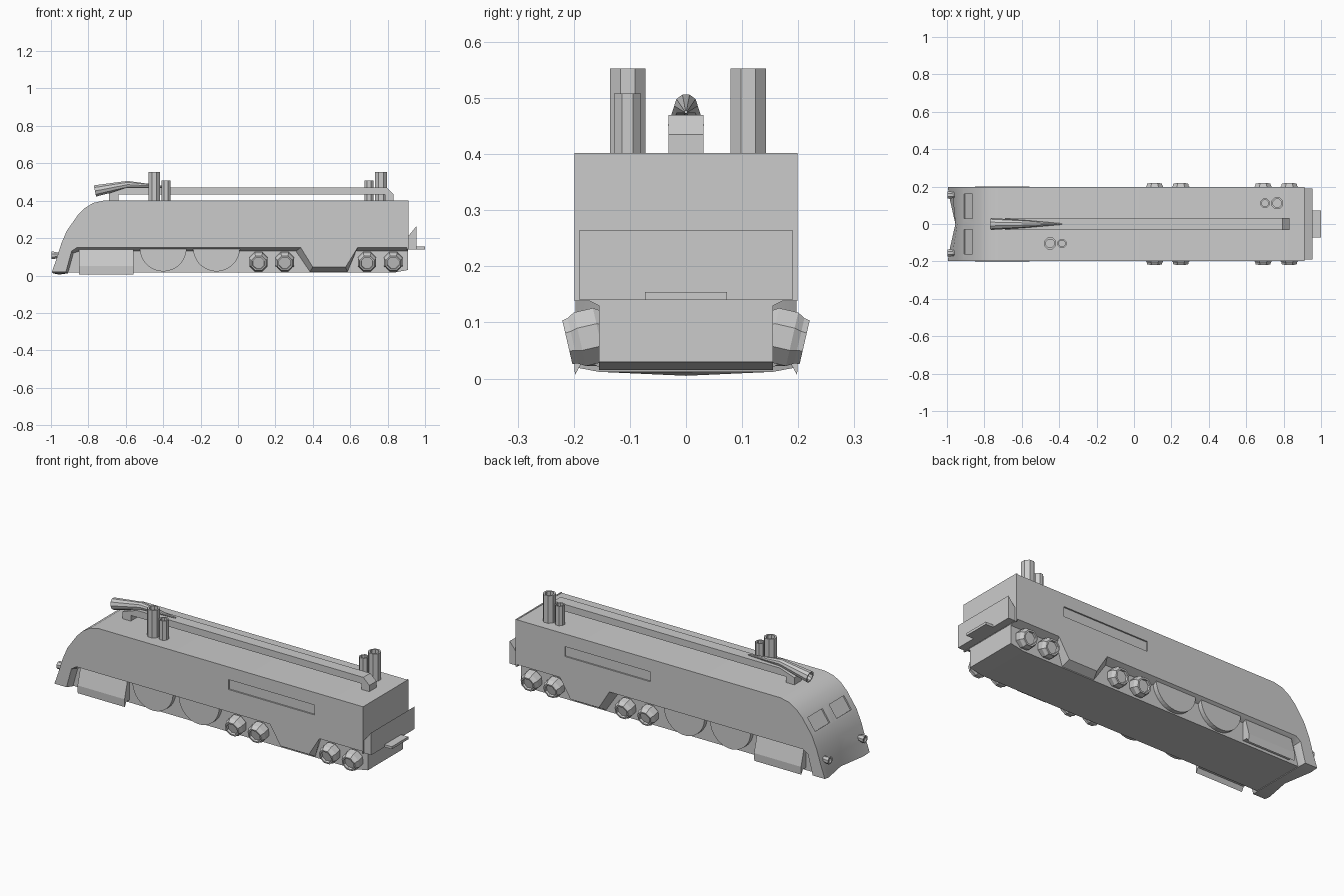
import bpy, bmesh, math
from mathutils import Matrix, Vector

if "Cube" in bpy.data.objects:
    bpy.data.objects.remove(bpy.data.objects["Cube"])

grey = bpy.data.materials.new("plain grey")
grey.use_nodes = True
grey.diffuse_color = (0.6, 0.6, 0.6, 1)
grey.node_tree.nodes["Principled BSDF"].inputs["Base Color"].default_value = (0.6, 0.6, 0.6, 1)


def make(name, bm, smooth=0):
    bmesh.ops.recalc_face_normals(bm, faces=bm.faces)
    mesh = bpy.data.meshes.new(name)
    bm.to_mesh(mesh)
    bm.free()
    ob = bpy.data.objects.new(name, mesh)
    bpy.context.collection.objects.link(ob)
    mesh.materials.append(grey)
    if smooth:
        bpy.ops.object.select_all(action='DESELECT')
        ob.select_set(True)
        bpy.context.view_layer.objects.active = ob
        bpy.ops.object.shade_smooth_by_angle(angle=math.radians(smooth))
    return ob


def loft(name, sections, smooth=0):
    """Skin a list of equal-length point loops and cap both ends."""
    bm = bmesh.new()
    rings = [[bm.verts.new(p) for p in s] for s in sections]
    n = len(rings[0])
    for a, b in zip(rings, rings[1:]):
        for i in range(n):
            j = (i + 1) % n
            bm.faces.new((a[i], a[j], b[j], b[i]))
    bm.faces.new(rings[0])
    bm.faces.new(rings[-1])
    return make(name, bm, smooth)


def slab(name, profile, half):
    """Side profile (x, z) extruded across the width."""
    return loft(name, [[(x, y, z) for x, z in profile] for y in (-half, half)])


def lathe(name, profile, sides, matrix):
    """Rings of (radius, height) around a local z axis."""
    sections = []
    for r, h in profile:
        angles = [(k + 0.5) * math.tau / sides for k in range(sides)]
        sections.append([matrix @ Vector((r * math.cos(a), r * math.sin(a), h)) for a in angles])
    return loft(name, sections)


def box(name, size, centre, rot=0):
    bm = bmesh.new()
    m = Matrix.Translation(centre) @ Matrix.Rotation(rot, 4, 'Y') @ Matrix.Diagonal((*size, 1))
    bmesh.ops.create_cube(bm, size=1, matrix=m)
    return make(name, bm)


# Body shell: curved nose, chamfered skirt edge, creased plough in the middle
nose = [(-0.97, 0.09), (-0.945, 0.17), (-0.915, 0.24), (-0.855, 0.325), (-0.82, 0.36),
        (-0.775, 0.388), (-0.72, 0.4), (0.91, 0.4)]
outer = [(0.91, 0.15), (0.64, 0.15), (0.575, 0.045), (0.4, 0.045), (0.335, 0.15),
         (-0.86, 0.15), (-0.89, 0.13), (-0.92, 0.02), (-0.995, 0.02)]
inner = [(0.91, 0.13), (0.62, 0.13), (0.585, 0.02), (0.385, 0.02), (0.31, 0.13),
         (-0.85, 0.13), (-0.88, 0.12), (-0.91, 0.012), (-0.99, 0.012)]
middle = inner[:-1] + [(-0.955, 0.005), (-0.955, 0.09)] + nose[1:]
layers = [(-0.197, outer + nose), (-0.155, inner + nose), (0, middle),
          (0.155, inner + nose), (0.197, outer + nose)]
body = loft("body_shell", [[(x, y, z) for x, z in p] for y, p in layers], 25)

# Recessed windscreens and side panels
slope = -math.atan2(0.085, 0.06)
cutters = []
for s in (-1, 1):
    cutters.append(box("windscreen_cutter", (0.08, 0.13, 0.016), (-0.886, s * 0.095, 0.281), slope))
    cutters.append(box("panel_cutter", (0.53, 0.016, 0.055), (0.345, s * 0.197, 0.302)))
for c in cutters:
    c.hide_render = True
    c.hide_viewport = True
    c.display_type = 'WIRE'
    mod = body.modifiers.new("recess", 'BOOLEAN')
    mod.operation = 'DIFFERENCE'
    mod.solver = 'EXACT'
    mod.object = c

# Underframe, rear wall, rear buffer and step
slab("underframe", [(-0.93, 0.015), (0.83, 0.015), (0.91, 0.03), (0.91, 0.16), (-0.93, 0.16)], 0.155)
box("rear_wall", (0.008, 0.398, 0.264), (0.908, 0, 0.27))
slab("rear_buffer", [(0.9, 0.14), (0.955, 0.14), (0.955, 0.265), (0.91, 0.21), (0.9, 0.21)], 0.19)
box("rear_step", (0.06, 0.146, 0.014), (0.97, 0, 0.147))

# Roof pipe with feet
slab("roof_pipe", [(-0.69, 0.4), (-0.64, 0.4), (-0.64, 0.432), (0.785, 0.432), (0.785, 0.4),
                   (0.832, 0.4), (0.832, 0.435), (0.795, 0.47), (-0.6, 0.47), (-0.69, 0.44)], 0.031)

# Horn: tapered tube with a hollow mouth
horn = []
for x, z, r, tilt in [(-0.7, 0.467, 0.02, 0.2), (-0.765, 0.452, 0.024, 0.2), (-0.765, 0.452, 0.032, 0.2),
                      (-0.59, 0.486, 0.021, 0.06), (-0.385, 0.475, 0.003, 0)]:
    ring = []
    for k in range(10):
        a = k * math.tau / 10
        u = r * math.sin(a)
        ring.append((x - u * math.sin(tilt), r * math.cos(a), z + u * math.cos(tilt)))
    horn.append(ring)
loft("horn", horn)

# Chimney pairs, hollow at the top
for side, x_big, x_small, y in [("right", -0.448, -0.385, -0.104), ("left", 0.765, 0.7, 0.111)]:
    for size, x, r, h in [("tall", x_big, 0.034, 0.153), ("short", x_small, 0.026, 0.108)]:
        lathe(f"{side}_{size}_chimney", [(r, -0.01), (r, h), (r * 0.7, h), (r * 0.7, h - 0.04)],
              8, Matrix.Translation((x, y, 0.4)))

for s, side in ((-1, "right"), (1, "left")):
    outward = Matrix.Rotation(-s * math.pi / 2, 4, 'X')
    # Small tilted wheels
    for i, x in enumerate((0.11, 0.25, 0.69, 0.83)):
        tilt = Matrix.Rotation(-s * math.radians(103), 4, 'X')
        lathe(f"{side}_small_wheel_{i + 1}",
              [(0.04, -0.02), (0.053, 0.0), (0.053, 0.035), (0.045, 0.048), (0.043, 0.058),
               (0.034, 0.058), (0.032, 0.046)],
              8, Matrix.Translation((x, s * 0.155, 0.078)) @ tilt)
    # Large driving wheels, half hidden by the shell
    for i, x in enumerate((-0.4, -0.115)):
        lathe(f"{side}_driving_wheel_{i + 1}", [(0.125, 0), (0.125, 0.035)], 40,
              Matrix.Translation((x, s * 0.145, 0.147)) @ outward)
    # Slanted front tank
    cross = [(0.14, 0.14), (0.175, 0.14), (0.2, 0.05), (0.198, 0.006), (0.185, 0.03), (0.14, 0.03)]
    loft(f"{side}_front_tank", [[(x, s * y, z) for y, z in cross] for x in (-0.85, -0.56)])
    # Headlamp
    lathe(f"{side}_headlamp", [(0.014, -0.02), (0.021, 0.01), (0.021, 0.024), (0.014, 0.024), (0.012, 0.015)],
          8, Matrix.Translation((-0.974, s * 0.155, 0.108)) @ Matrix.Rotation(-math.pi / 2, 4, 'Y'))
